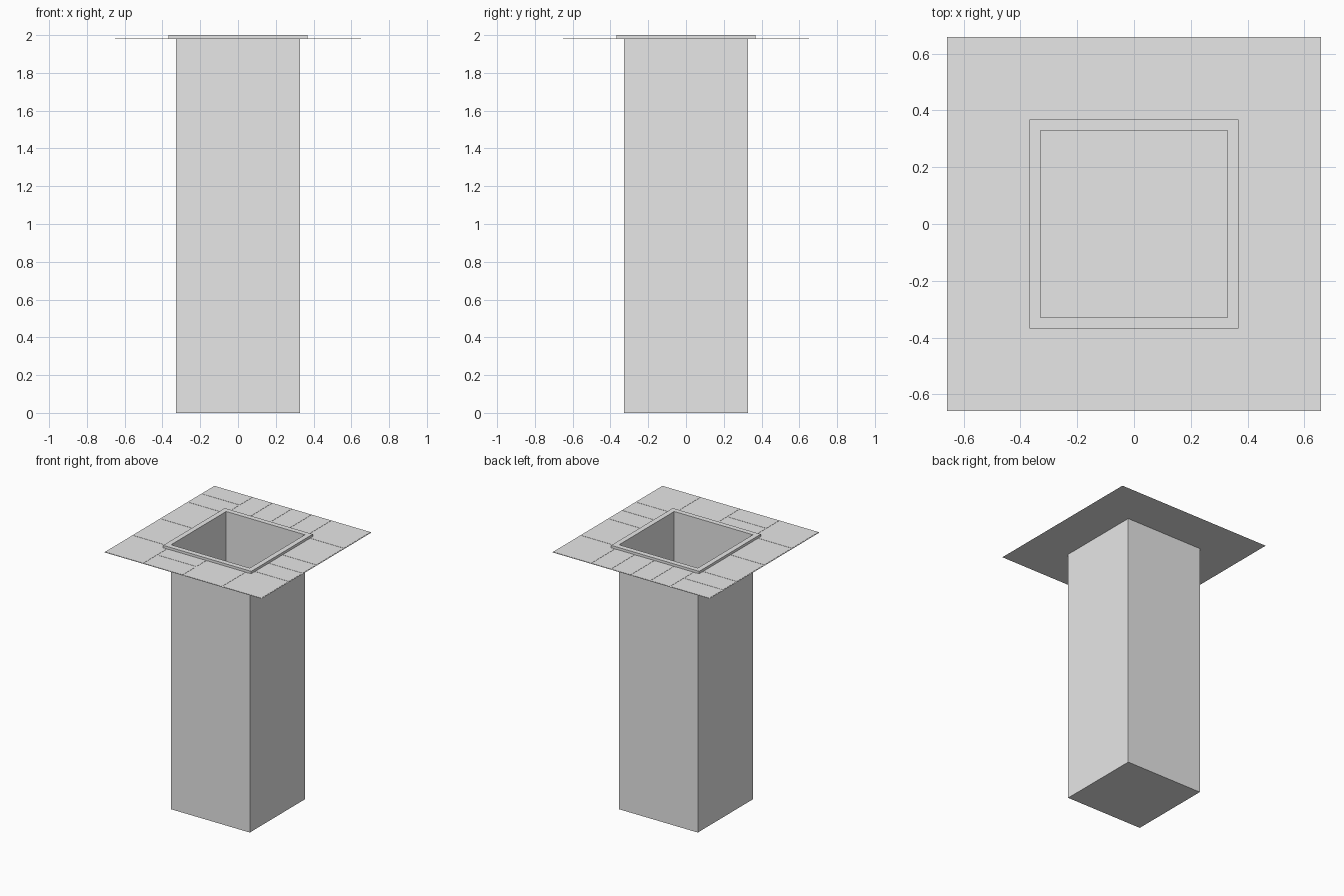
import bpy, bmesh

if "Cube" in bpy.data.objects:
    bpy.data.objects.remove(bpy.data.objects["Cube"], do_unlink=True)

CELL = 0.329          # paving module; the shaft opening is two modules wide
RIM = 0.368           # outer half width of the rim
DECK = 1.98           # height of the paving sheet
TOP = 2.0
TILE_RISE = 0.0015
GAP = 0.0075          # half of a joint between tiles

grey = bpy.data.materials.new("plain_grey")
grey.use_nodes = True
grey.diffuse_color = (0.8, 0.8, 0.8, 1)
grey.node_tree.nodes["Principled BSDF"].inputs["Base Color"].default_value = grey.diffuse_color


def finish(name, bm):
    mesh = bpy.data.meshes.new(name)
    bm.to_mesh(mesh)
    bm.free()
    mesh.materials.append(grey)
    obj = bpy.data.objects.new(name, mesh)
    bpy.context.collection.objects.link(obj)
    return obj


def square(bm, half, z):
    corners = ((-1, -1), (1, -1), (1, 1), (-1, 1))
    return [bm.verts.new((x * half, y * half, z)) for x, y in corners]


def bridge(bm, a, b):
    for i in range(4):
        j = (i + 1) % 4
        bm.faces.new((a[i], a[j], b[j], b[i]))


# Open-topped shaft with a closed floor
bm = bmesh.new()
low, high = square(bm, CELL, 0), square(bm, CELL, DECK)
bridge(bm, low, high)
bm.faces.new(low[::-1])
finish("shaft", bm)

# Square rim around the opening
bm = bmesh.new()
loops = [square(bm, h, z) for h, z in
         ((CELL, DECK), (RIM, DECK), (RIM, TOP), (CELL, TOP))]
for i in range(4):
    bridge(bm, loops[i], loops[(i + 1) % 4])
bmesh.ops.recalc_face_normals(bm, faces=bm.faces)
finish("rim", bm)

# Flat paving sheet with the opening left out
bm = bmesh.new()
bridge(bm, square(bm, 2 * CELL, DECK), square(bm, CELL, DECK))
finish("paving_sheet", bm)

# Tiles: W whole, H two stacked halves, V two side-by-side halves, . opening
LAYOUT = ("HVVW",
          "W..W",
          "W..H",
          "WHWW")
SPLIT = {"W": (1, 1), "H": (1, 2), "V": (2, 1)}
EDGE = 2 * CELL - GAP

bm = bmesh.new()
for row, line in enumerate(LAYOUT):
    for col, kind in enumerate(line):
        if kind == ".":
            continue
        nx, ny = SPLIT[kind]
        w, d = CELL / nx, CELL / ny
        for i in range(nx):
            for j in range(ny):
                x = (col - 2) * CELL + i * w
                y = (1 - row) * CELL + j * d
                x0, x1 = x + GAP, x + w - GAP
                y0, y1 = y + GAP, y + d - GAP
                base = [bm.verts.new((px, py, DECK)) for px, py in
                        ((x0, y0), (x1, y0), (x1, y1), (x0, y1))]
                top = [bm.verts.new((v.co.x, v.co.y, DECK + TILE_RISE)) for v in base]
                bridge(bm, base, top)
                bm.faces.new(top)
finish("paving_tiles", bm)
